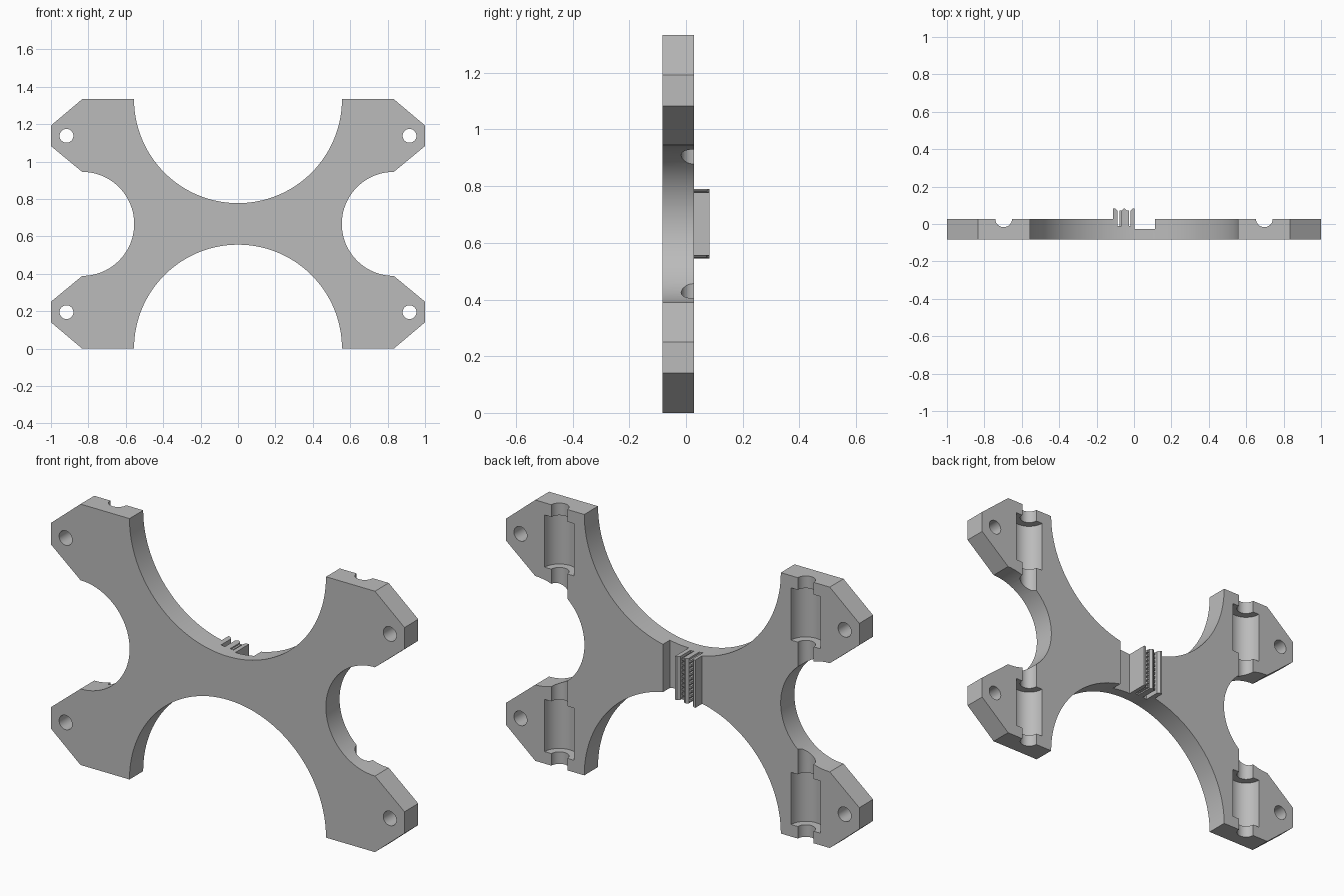
import bpy, bmesh, math
from mathutils import Matrix, Vector

if "Cube" in bpy.data.objects:
    bpy.data.objects.remove(bpy.data.objects["Cube"])

grey = bpy.data.materials.new("plain_grey")
grey.use_nodes = True
GREY = (0.5, 0.5, 0.5, 1)
grey.diffuse_color = GREY
grey.node_tree.nodes["Principled BSDF"].inputs["Base Color"].default_value = GREY

FRONT, FACE, BACK = -0.083, 0.028, 0.083   # plate front, plate back, clamp tip
MID = 0.667                                # middle height
BIG, SIDE = 0.556, 0.278                   # scallop radii
ARM_Z = (0.195, 1.138)                     # arm centre heights


def finish(name, bm):
    bmesh.ops.recalc_face_normals(bm, faces=bm.faces[:])
    mesh = bpy.data.meshes.new(name)
    bm.to_mesh(mesh)
    bm.free()
    mesh.materials.append(grey)
    obj = bpy.data.objects.new(name, mesh)
    bpy.context.collection.objects.link(obj)
    return obj


def prism(name, points, offset):
    """Extrude a closed outline of 3D points by an offset."""
    bm = bmesh.new()
    face = bm.faces.new([bm.verts.new(p) for p in points])
    top = bmesh.ops.extrude_face_region(bm, geom=[face])["geom"]
    moved = [v for v in top if isinstance(v, bmesh.types.BMVert)]
    bmesh.ops.translate(bm, verts=moved, vec=offset)
    return finish(name, bm)


def add_box(bm, x0, x1, y0, y1, z0, z1):
    place = Matrix.Translation(((x0 + x1) / 2, (y0 + y1) / 2, (z0 + z1) / 2))
    bmesh.ops.create_cube(bm, size=1, matrix=place @ Matrix.Diagonal((x1 - x0, y1 - y0, z1 - z0, 1)))


def box(name, *limits):
    bm = bmesh.new()
    add_box(bm, *limits)
    return finish(name, bm)


def cylinder(name, centre, radius, length, along_y=False, sides=48):
    bm = bmesh.new()
    turn = Matrix.Rotation(math.pi / 2, 4, "X") if along_y else Matrix()
    bmesh.ops.create_cone(bm, cap_ends=True, segments=sides, radius1=radius, radius2=radius,
                          depth=length, matrix=Matrix.Translation(centre) @ turn)
    return finish(name, bm)


def apply_boolean(target, cutters, operation="DIFFERENCE"):
    bpy.context.view_layer.objects.active = target
    for cutter in cutters:
        mod = target.modifiers.new("cut", "BOOLEAN")
        mod.operation, mod.solver, mod.object = operation, "EXACT", cutter
        bpy.ops.object.modifier_apply(modifier=mod.name)
        bpy.data.objects.remove(cutter)


def arc(cx, cz, radius, start, end, steps):
    angles = [math.radians(start + (end - start) * i / steps) for i in range(steps + 1)]
    return [(cx + radius * math.cos(a), cz + radius * math.sin(a)) for a in angles]


# Cross-shaped plate: right half of the outline, then mirrored
TIP, HALF = 0.833, MID * 2
lower = [(TIP, 0), (1, 0.141), (1, 0.251), (TIP, MID - SIDE)]
half = arc(0, 0, BIG, 90, 0, 32) + lower
half += arc(TIP, MID, SIDE, 270, 90, 40)[1:-1]
half += [(x, HALF - z) for x, z in reversed(lower)]
half += arc(0, HALF, BIG, 0, -90, 32)
outline = half + [(-x, z) for x, z in reversed(half[1:-1])]
plate = prism("carriage_plate", [(x, FRONT, z) for x, z in outline], (0, FACE - FRONT, 0))

# Screw holes, rod channels and bearing pockets
cutters = []
for side in (-1, 1):
    cutters.append(cylinder("rod_channel", (side * 0.697, FACE, MID), 0.045, 2))
    for z in ARM_Z:
        cutters.append(cylinder("screw_hole", (side * 0.917, 0, z), 0.037, 1, True, 32))
        cutters.append(cylinder("bearing_pocket", (side * 0.697, FACE, z), 0.083, 0.267))

# Belt recess beside the clamp, and the two belt slots
SLOT_FLOOR = -0.01
cutters.append(box("belt_recess", 0.004, 0.111, -0.028, 0.2, 0.3, 1))
slots = ((-0.089, -0.067), (-0.038, -0.018))
for x0, x1 in slots:
    cutters.append(box("belt_slot", x0, x1, SLOT_FLOOR, 0.2, 0.3, 1))
apply_boolean(plate, cutters)


# Belt clamp: three upright bars with bevelled tips, trimmed by the scallops
def clamp_bar(x0, x1, cut_left, cut_right):
    c = 0.011
    points = [(x0, SLOT_FLOOR), (x1, SLOT_FLOOR)]
    points += [(x1, BACK - c), (x1 - c, BACK)] if cut_right else [(x1, BACK)]
    points += [(x0 + c, BACK), (x0, BACK - c)] if cut_left else [(x0, BACK)]
    bar = prism("belt_clamp_bar", [(x, y, 0.5) for x, y in points], (0, 0, 0.35))
    apply_boolean(bar, [cylinder("scallop", (0, 0, z), BIG, 1, True, 128) for z in (0, HALF)])
    return bar


bars = [clamp_bar(-0.111, -0.089, False, True),
        clamp_bar(-0.067, -0.038, True, True),
        clamp_bar(-0.018, 0.004, True, False)]

# Belt teeth on both sides of the middle bar
bm = bmesh.new()
for i in range(10):
    z = MID + (i - 4.5) * 0.0222
    add_box(bm, -0.077, -0.066, SLOT_FLOOR, BACK - 0.012, z - 0.006, z + 0.006)
    add_box(bm, -0.039, -0.028, SLOT_FLOOR, BACK - 0.012, z - 0.006, z + 0.006)
teeth = finish("belt_teeth", bm)

# Smooth curved walls, keep hard edges
bpy.ops.object.select_all(action="DESELECT")
for obj in [plate, teeth] + bars:
    obj.select_set(True)
bpy.context.view_layer.objects.active = plate
bpy.ops.object.shade_smooth_by_angle(angle=math.radians(30))
